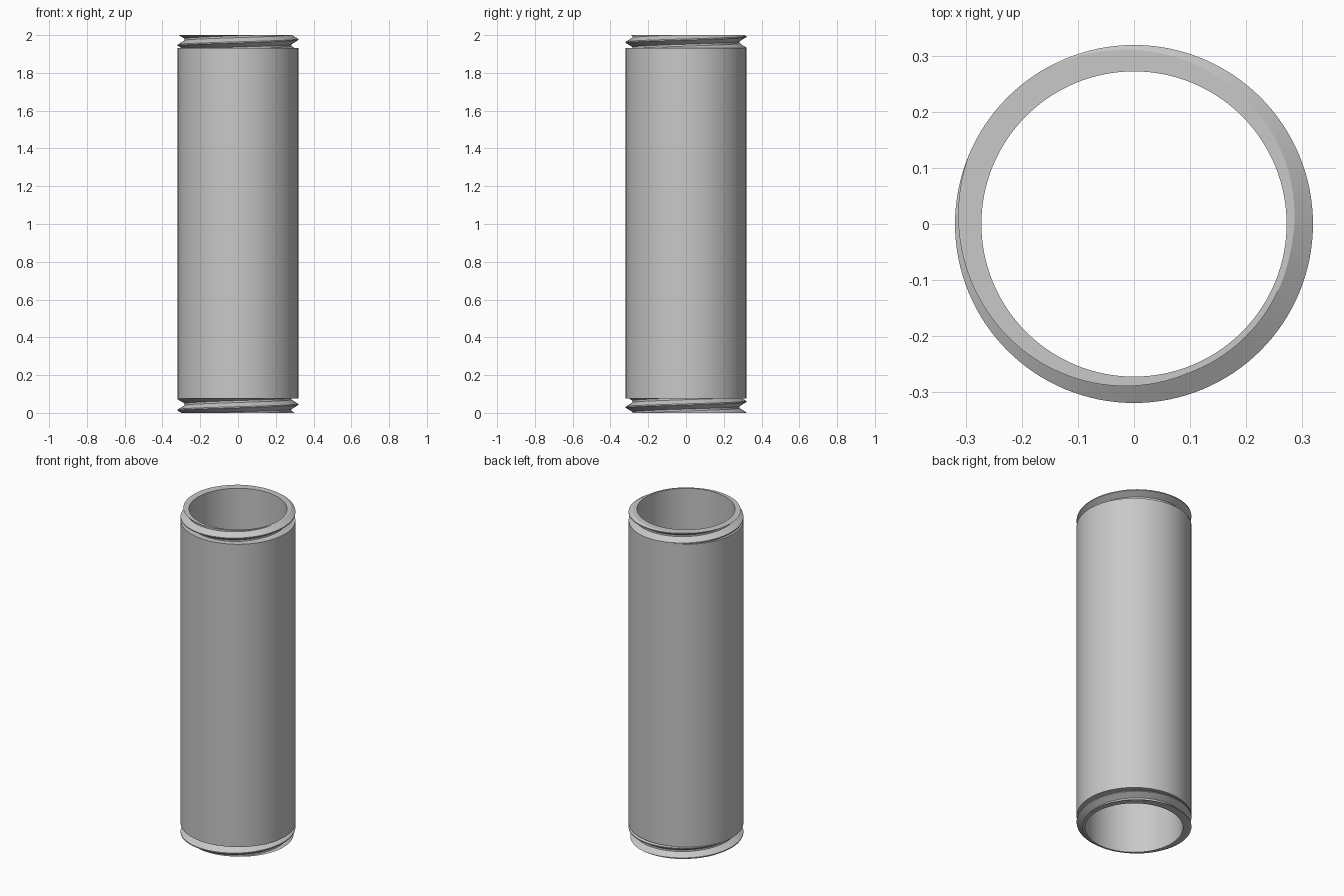
import bpy
import bmesh
import math

cube = bpy.data.objects.get("Cube")
if cube:
    bpy.data.objects.remove(cube, do_unlink=True)

SEGMENTS = 128
BORE, ROOT, OUTER = 0.272, 0.283, 0.319
PITCH = 0.06
CREST_HALF, ROOT_HALF = 0.003, 0.025
HEIGHT, BODY_LOW, BODY_HIGH = 2.0, 0.075, 1.932

steel = bpy.data.materials.new("plain grey")
steel.use_nodes = True
grey = (0.58, 0.58, 0.58, 1)
steel.diffuse_color = grey
steel.node_tree.nodes["Principled BSDF"].inputs["Base Color"].default_value = grey


def thread_radius(z, crest):
    """Radius of the V thread at height z, for a crest at the given height."""
    offset = abs(((z - crest) / PITCH + 0.5) % 1 - 0.5) * PITCH
    t = (offset - CREST_HALF) / (ROOT_HALF - CREST_HALF)
    return OUTER + (ROOT - OUTER) * min(max(t, 0), 1)


def thread_rows(angle, low, high, crest_angle, datum):
    """Thread corners up one column, clipped flat to the end faces."""
    crest = datum + PITCH * (angle - crest_angle) / math.tau
    rows = []
    for turn in range(-4, 5):
        for step in (-ROOT_HALF, -CREST_HALF, CREST_HALF, ROOT_HALF):
            z = min(max(crest + turn * PITCH + step, low), high)
            rows.append((thread_radius(z, crest), z))
    return rows


def tube_profile(angle):
    """Closed section: bore, lower thread, body, upper thread."""
    return ([(BORE, 0)]
            + thread_rows(angle, 0, BODY_LOW, math.radians(90), 0)
            + [(OUTER, BODY_LOW), (OUTER, BODY_HIGH)]
            + thread_rows(angle, BODY_HIGH, HEIGHT, math.radians(140), HEIGHT)
            + [(BORE, HEIGHT)])


# Threaded tube: sweep the changing section around the axis
bm = bmesh.new()
columns = []
for i in range(SEGMENTS + 1):
    a = math.tau * i / SEGMENTS
    columns.append([bm.verts.new((r * math.cos(a), r * math.sin(a), z))
                    for r, z in tube_profile(a)])
for left, right in zip(columns, columns[1:]):
    for k in range(len(left)):
        j = (k + 1) % len(left)
        bm.faces.new((left[k], right[k], right[j], left[j]))

# Weld the seam and the clipped thread rows
bmesh.ops.remove_doubles(bm, verts=bm.verts, dist=0.00002)
bmesh.ops.delete(bm, geom=[e for e in bm.edges if not e.link_faces], context="EDGES")
bmesh.ops.recalc_face_normals(bm, faces=bm.faces)
mesh = bpy.data.meshes.new("threaded_tube")
bm.to_mesh(mesh)
bm.free()
mesh.materials.append(steel)
tube = bpy.data.objects.new("threaded_tube", mesh)
bpy.context.collection.objects.link(tube)

bpy.ops.object.select_all(action="DESELECT")
tube.select_set(True)
bpy.context.view_layer.objects.active = tube
bpy.ops.object.shade_smooth_by_angle(angle=math.radians(25))
